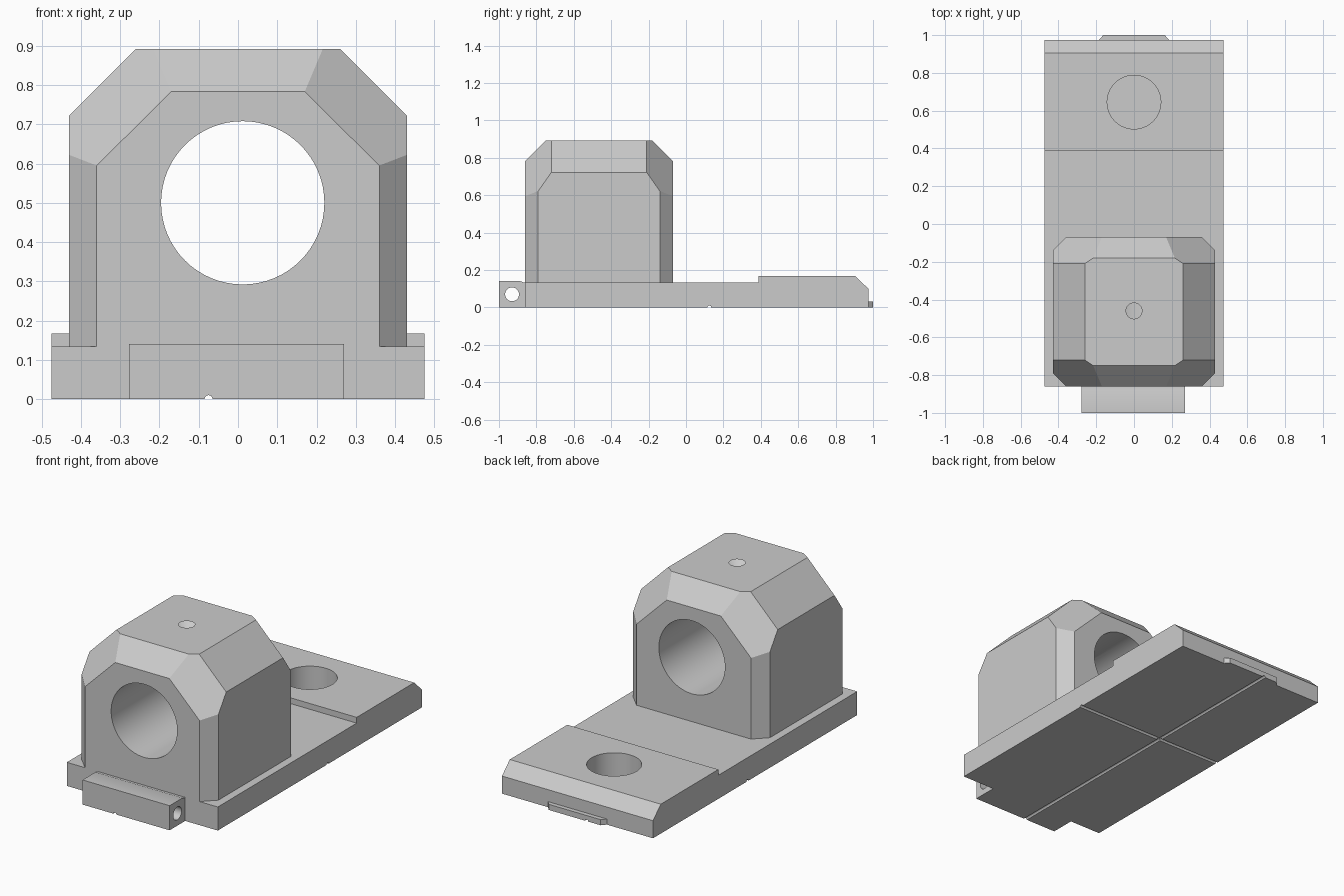
import bpy, bmesh
from math import pi
from mathutils import Matrix

cube = bpy.data.objects.get("Cube")
if cube:
    bpy.data.objects.remove(cube, do_unlink=True)

grey = bpy.data.materials.new("plain grey")
grey.use_nodes = True
colour = (0.6, 0.6, 0.6, 1)
grey.diffuse_color = colour
grey.node_tree.nodes["Principled BSDF"].inputs["Base Color"].default_value = colour


def make_object(name, bm):
    bmesh.ops.recalc_face_normals(bm, faces=bm.faces)
    mesh = bpy.data.meshes.new(name)
    bm.to_mesh(mesh)
    bm.free()
    mesh.materials.append(grey)
    obj = bpy.data.objects.new(name, mesh)
    bpy.context.collection.objects.link(obj)
    return obj


def extrude_profile(name, points, offset):
    bm = bmesh.new()
    face = bm.faces.new([bm.verts.new(p) for p in points])
    new = bmesh.ops.extrude_face_region(bm, geom=[face])["geom"]
    verts = [v for v in new if isinstance(v, bmesh.types.BMVert)]
    bmesh.ops.translate(bm, verts=verts, vec=offset)
    return make_object(name, bm)


def cutter(name, centre, radius, length, axis="Z", top_radius=None, sides=64):
    turn = {"X": Matrix.Rotation(pi / 2, 4, "Y"),
            "Y": Matrix.Rotation(pi / 2, 4, "X"), "Z": Matrix()}[axis]
    bm = bmesh.new()
    bmesh.ops.create_cone(bm, cap_ends=True, segments=sides, radius1=radius,
                          radius2=top_radius or radius, depth=length,
                          matrix=Matrix.Translation(centre) @ turn)
    obj = make_object(name, bm)
    obj.hide_render = True
    return obj


def cut(obj, cutters):
    for c in cutters:
        mod = obj.modifiers.new(c.name, "BOOLEAN")
        mod.operation, mod.solver, mod.object = "DIFFERENCE", "EXACT", c
    bpy.context.view_layer.update()
    result = obj.evaluated_get(bpy.context.evaluated_depsgraph_get())
    mesh = bpy.data.meshes.new_from_object(result)
    obj.modifiers.clear()
    obj.data = mesh
    bpy.ops.object.select_all(action="DESELECT")
    obj.select_set(True)
    bpy.context.view_layer.objects.active = obj
    bpy.ops.object.shade_smooth_by_angle(angle=pi / 7)


# Base plate with raised, chamfered rear end
plate_side = [(-0.86, 0), (0.975, 0), (0.975, 0.1), (0.905, 0.167),
              (0.388, 0.167), (0.388, 0.134), (-0.86, 0.134)]
base = extrude_profile("base_plate", [(-0.475, y, z) for y, z in plate_side], (0.95, 0, 0))

# Front hinge lug and rear tab
lug_side = [(-1, 0), (-0.86, 0), (-0.86, 0.134), (-0.87, 0.134), (-0.885, 0.14), (-1, 0.14)]
lug = extrude_profile("hinge_lug", [(-0.278, y, z) for y, z in lug_side], (0.548, 0, 0))
tab_plan = [(-0.185, 0.975), (0.185, 0.975), (0.163, 1), (-0.163, 1)]
tab = extrude_profile("rear_tab", [(x, y, 0) for x, y in tab_plan], (0, 0, 0.032))

# Housing: chamfered block, one corner mirrored to four
corner = [(0.36, 0.395, 0.134), (0.43, 0.325, 0.134), (0.36, 0.395, 0.595),
          (0.43, 0.325, 0.622), (0.17, 0.395, 0.783), (0.43, 0.255, 0.722),
          (0.26, 0.255, 0.892), (0.216, 0.285, 0.892)]
bm = bmesh.new()
for sx in (-1, 1):
    for sy in (-1, 1):
        for x, y, z in corner:
            bm.verts.new((sx * x, sy * y - 0.465, z))
bmesh.ops.convex_hull(bm, input=bm.verts)
bmesh.ops.dissolve_limit(bm, angle_limit=0.07, verts=bm.verts, edges=bm.edges)
housing = make_object("housing", bm)

# Holes and underside grooves
groove_y = cutter("long_groove", (-0.075, 0, 0), 0.01, 3, "Y", sides=16)
groove_x = cutter("cross_groove", (0, 0.125, 0), 0.01, 3, "X", sides=16)
pocket = cutter("round_pocket", (0, 0.645, 0.115), 0.142, 0.2)
pin = cutter("pin_hole", (0, -0.93, 0.07), 0.037, 2, "X")
bore = cutter("main_bore", (0.012, -0.465, 0.5), 0.208, 2, "Y")
screw = cutter("screw_hole", (0, -0.46, 0.75), 0.042, 0.4)
sink = cutter("countersink", (0, -0.46, 0.867), 0.042, 0.05, top_radius=0.092)

cut(base, [groove_y, groove_x, pocket])
cut(lug, [groove_y, pin])
cut(tab, [groove_y])
cut(housing, [bore, screw, sink])
for c in (groove_y, groove_x, pocket, pin, bore, screw, sink):
    bpy.data.objects.remove(c, do_unlink=True)
